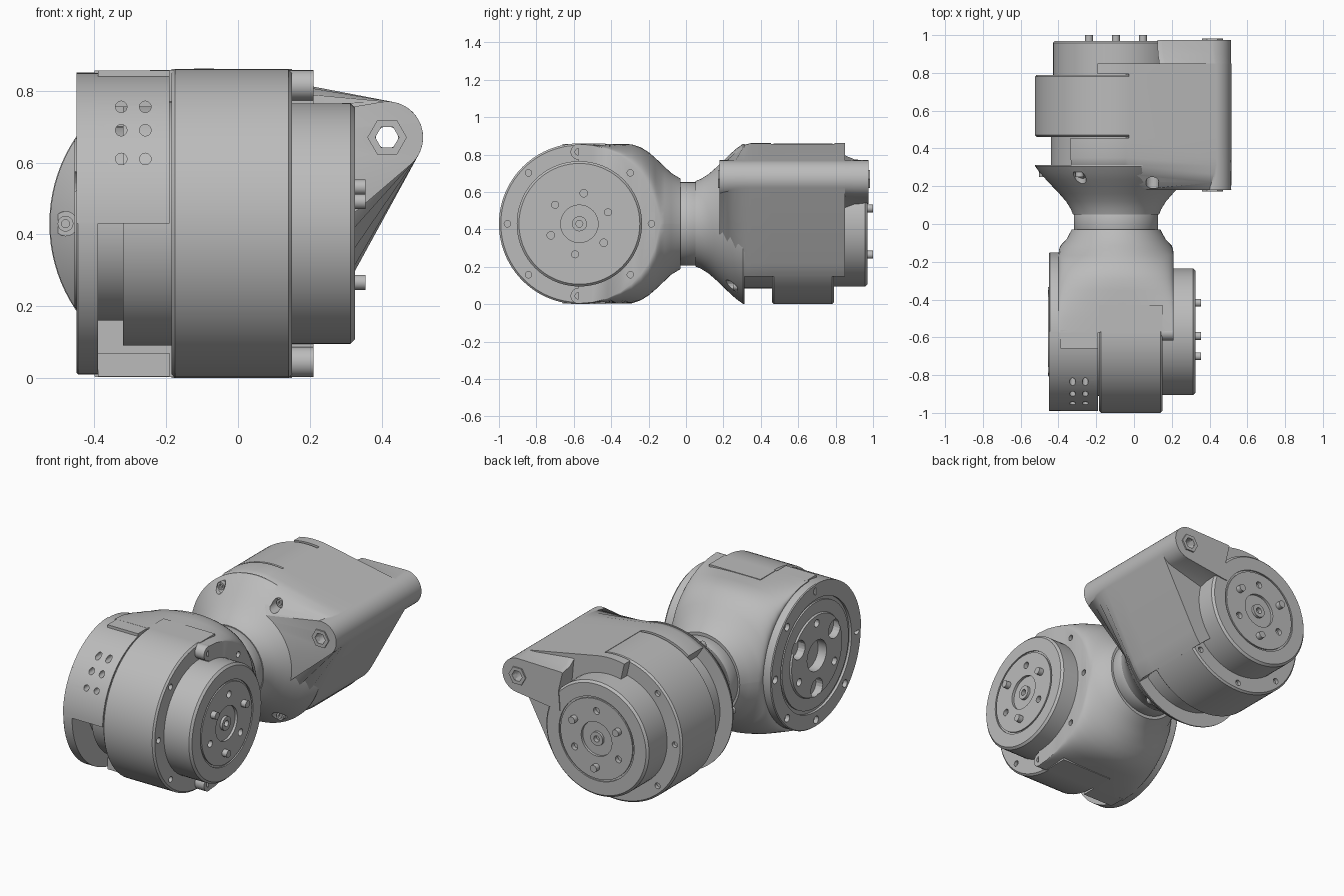
import bpy, bmesh
from math import sin, cos, radians, atan2, acos, hypot, degrees, sqrt

if "Cube" in bpy.data.objects:
    bpy.data.objects.remove(bpy.data.objects["Cube"])

grey = bpy.data.materials.new("metal grey")
grey.use_nodes = True
grey.diffuse_color = (0.5, 0.5, 0.5, 1)
grey.node_tree.nodes["Principled BSDF"].inputs["Base Color"].default_value = (0.5, 0.5, 0.5, 1)

A = (-0.57, 0.43)     # front joint axis, along x: (y, z)
B = (-0.095, 0.43)    # rear joint axis, along y: (x, z)
R = 0.43              # drum radius


# ---- helpers -------------------------------------------------------------
def place(axis, h, u, v):
    return (h, u, v) if axis == "x" else (u, h, v)


def add_loft(bm, sections, closed=False):
    rings = [[bm.verts.new(p) for p in s] for s in sections]
    pairs = list(zip(rings, rings[1:]))
    if closed:
        pairs.append((rings[-1], rings[0]))
    for a, b in pairs:
        for i in range(len(a)):
            j = (i + 1) % len(a)
            bm.faces.new((a[i], a[j], b[j], b[i]))
    if not closed:
        bm.faces.new(rings[0])
        bm.faces.new(rings[-1][::-1])


def finish(name, bm):
    bmesh.ops.recalc_face_normals(bm, faces=bm.faces[:])
    me = bpy.data.meshes.new(name)
    bm.to_mesh(me)
    bm.free()
    ob = bpy.data.objects.new(name, me)
    bpy.context.collection.objects.link(ob)
    me.materials.append(grey)
    return ob


def smooth(ob):
    bpy.ops.object.select_all(action="DESELECT")
    ob.select_set(True)
    bpy.context.view_layer.objects.active = ob
    bpy.ops.object.shade_smooth_by_angle(angle=radians(32))


def loft(name, sections, closed=False):
    bm = bmesh.new()
    add_loft(bm, sections, closed)
    ob = finish(name, bm)
    smooth(ob)
    return ob


def polar(c, r, deg):
    return c[0] + r * cos(radians(deg)), c[1] + r * sin(radians(deg))


def arc(c, r, a0, a1, n):
    return [polar(c, r, a0 + (a1 - a0) * i / n) for i in range(n + 1)]


def rings(axis, c, profile, n=72):
    return [[place(axis, h, *polar(c, r, 360 * i / n)) for i in range(n)] for r, h in profile]


def turned(name, axis, c, profile, n=72, closed=False):
    return loft(name, rings(axis, c, profile, n), closed)


def prism(name, axis, pts, h0, h1):
    return loft(name, [[place(axis, h, *p) for p in pts] for h in (h0, h1)])


def box(name, x0, x1, y0, y1, z0, z1):
    return prism(name, "x", [(y0, z0), (y1, z0), (y1, z1), (y0, z1)], x0, x1)


def drill(ob, axis, holes):
    """holes: (centre, radius, start, end)"""
    bm = bmesh.new()
    for c, r, h0, h1 in holes:
        add_loft(bm, rings(axis, c, [(r, h0), (r, h1)], 20))
    cutter = finish("cutter", bm)
    cutter.hide_render = True
    mod = ob.modifiers.new("holes", "BOOLEAN")
    mod.operation, mod.solver, mod.object = "DIFFERENCE", "EXACT", cutter
    bpy.context.view_layer.objects.active = ob
    bpy.ops.object.modifier_apply(modifier=mod.name)
    bpy.data.objects.remove(cutter)
    smooth(ob)


def motor(prefix, axis, c, h0, h1, h2, spin):
    """Drum, stepped output flange, hub, holes and three drive pins."""
    drum = turned(prefix + "_drum", axis, c, [
        (R - 0.01, h0), (R, h0 + 0.01), (R, h1 - 0.01), (R - 0.01, h1)], 96)
    out = turned(prefix + "_output_flange", axis, c, [
        (0.335, h1 - 0.02), (0.335, h2 - 0.012), (0.323, h2), (0.245, h2), (0.245, h2 - 0.008),
        (0.235, h2 - 0.008), (0.235, h2), (0.1, h2), (0.1, h2 - 0.015), (0.04, h2 - 0.015),
        (0.04, h2), (0.018, h2), (0.018, h2 - 0.025)])
    drill(out, axis, [(polar(c, 0.165, spin + 60 + 120 * k), 0.02, h2 - 0.025, h2 + 0.02) for k in range(3)])
    for k in range(3):
        turned(prefix + "_drive_pin", axis, polar(c, 0.165, spin + 120 * k),
               [(0.021, h2 - 0.02), (0.021, h2 + 0.03)], 20)
    return drum


# ---- front joint -----------------------------------------------------------
drum = motor("front", "x", A, -0.185, 0.15, 0.325, 22)
drill(drum, "x", [(polar(A, 0.385, a), 0.017, 0.13, 0.2) for a in (135, 180, 225)])
turned("front_inner_drum", "x", A, [(0.27, -0.4), (0.27, -0.32), (0.34, -0.32), (0.34, -0.18)])

# Side plate with recessed disc
plate = turned("front_side_plate", "x", A, [
    (0.42, -0.39), (0.42, -0.445), (0.415, -0.45), (0.33, -0.45), (0.33, -0.435), (0.31, -0.435),
    (0.31, -0.445), (0.24, -0.445), (0.235, -0.455), (0.09, -0.455), (0.09, -0.4)], 96)
drill(plate, "x", [(polar(A, 0.19, 30 + 120 * k), 0.055, -0.48, -0.41) for k in range(3)]
      + [(polar(A, 0.19, 90 + 120 * k), 0.022, -0.48, -0.42) for k in range(3)]
      + [(polar(A, 0.38, 45 * k), 0.022, -0.48, -0.425) for k in range(8)])

# Quarter cover with vent holes
cover = prism("vent_cover", "x", arc(A, 0.42, 90, 180, 28) + arc(A, 0.35, 180, 90, 28), -0.45, -0.19)
drill(cover, "y", [((x, z), 0.016, -1.1, -0.7) for x in (-0.325, -0.258) for z in (0.755, 0.69, 0.61)])

# Housing: flat round cheeks blending into the neck
def housing_section(y, hx, hz, n=14):
    s = sqrt(max(0.0, 0.425 ** 2 - (y - A[0]) ** 2)) if y < -0.145 else 0.0
    s = min(s, hz) + 0.001
    q = [(hx * cos(radians(90 * i / n)), s + (hz - s) * sin(radians(90 * i / n))) for i in range(n + 1)]
    pts = q + [(-x, z) for x, z in q[-2::-1]]
    pts += [(-x, -z) for x, z in pts[:n]] + [(x, -z) for x, z in q[::-1]]
    return [(B[0] + x, y, A[1] + z) for x, z in pts]

stations = [(-0.575, 0.305, 0.427), (-0.5, 0.305, 0.427), (-0.42, 0.305, 0.427), (-0.35, 0.305, 0.427),
            (-0.29, 0.305, 0.425), (-0.24, 0.305, 0.408), (-0.2, 0.305, 0.383), (-0.165, 0.305, 0.353),
            (-0.135, 0.302, 0.325), (-0.115, 0.295, 0.306), (-0.08, 0.262, 0.272), (-0.03, 0.235, 0.242)]
housing = loft("front_housing", [housing_section(*s) for s in stations])
drill(housing, "x", [(polar(A, 0.385, a), 0.017, 0.19, 0.25) for a in (-45, 0, 45)])
box("drum_saddle", -0.185, 0.15, A[0], -0.43, 0.0, 0.86)
for side in (1, -1):
    lug = turned("housing_lug", "x", (-0.575, A[1] + side * 0.385), [(0.042, 0.14), (0.042, 0.21)], 32)
    drill(lug, "x", [((-0.575, A[1] + side * 0.385), 0.018, 0.19, 0.25)])
    z = sorted((A[1] + side * 0.36, A[1] + side * 0.426))
    box("housing_arm", -0.39, -0.19, -0.66, -0.56, *z)

# ---- neck --------------------------------------------------------------------
turned("neck", "y", B, [(0.215, -0.05), (0.223, -0.03), (0.223, 0.05), (0.215, 0.07)])

# ---- rear joint -------------------------------------------------------------
drum = motor("rear", "y", B, 0.46, 0.79, 0.97, 30)
drill(drum, "y", [(polar(B, 0.385, 45 * k), 0.017, 0.77, 0.82) for k in range(2, 8)])
turned("rear_inner_drum", "y", B, [(0.345, 0.29), (0.345, 0.48)])

# Flared bowl with bolt pockets
pockets = [(polar(B, 0.385, 60 * k), 0.034, 0.0, 0.275) for k in range(6)]
bowl = turned("flared_bowl", "y", B, [
    (0.228, 0.05), (0.24, 0.08), (0.265, 0.12), (0.3, 0.16), (0.338, 0.2), (0.372, 0.235),
    (0.403, 0.27), (0.428, 0.305), (0.428, 0.312)], 96)
drill(bowl, "y", pockets)
for c, *_ in pockets:
    turned("pocket_bolt", "y", c, [(0.022, 0.28), (0.022, 0.25), (0.011, 0.25), (0.011, 0.262)], 20)

# Bracket: drum circle joined by tangents to the mounting eye
EYE = (0.415, 0.67)

def tangent_section(c, r, a1=None, r_eye=0.1):
    dx, dz = EYE[0] - c[0], EYE[1] - c[1]
    base, spread = degrees(atan2(dz, dx)), degrees(acos((r - r_eye) / hypot(dx, dz)))
    lo, up = base - spread, base + spread
    return ([c] + arc(c, r, lo - 12, lo, 4) + arc(EYE, r_eye, lo, up, 20)
            + arc(c, r, up, a1 or up + 12, 12))

steps = [(0.18, 0.25, 124), (0.22, 0.32, 124), (0.265, 0.385, 124), (0.31, 0.422, 124), (0.35, 0.432, 124),
         (0.455, 0.432, 124), (0.455, 0.432, 81), (0.795, 0.432, 81), (0.795, 0.432, 103), (0.85, 0.432, 103)]
bracket = loft("eye_bracket", [[(x, y, z) for x, z in tangent_section(B, r, a1)] for y, r, a1 in steps])
boss = loft("eye_boss", [[(x, y, z) for x, z in tangent_section((0.15, 0.65), r)]
                         for y, r in ((0.84, 0.15), (0.9, 0.125), (0.975, 0.115))])
drill(bracket, "y", [(EYE, 0.031, 0.1, 1.1)] + pockets[1:2])
drill(boss, "y", [(EYE, 0.031, 0.7, 1.1)])
for y0, y1 in ((0.172, 0.2), (0.95, 0.983)):
    turned("hex_bush", "y", EYE, [(0.055, y0), (0.055, y1), (0.033, y1), (0.033, y0)], 6, True)
